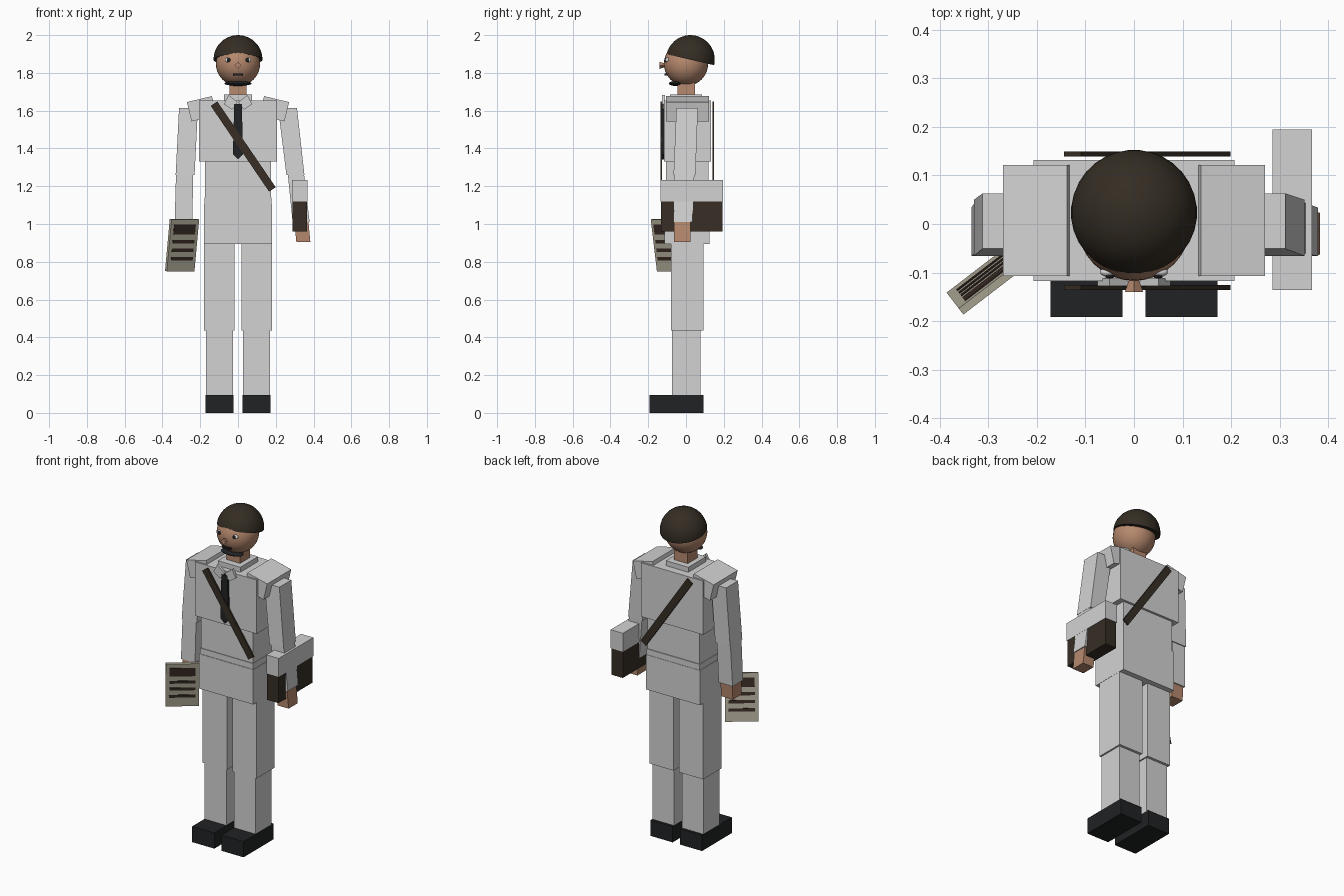
import bpy, bmesh, math
from mathutils import Matrix, Vector

if "Cube" in bpy.data.objects:
    bpy.data.objects.remove(bpy.data.objects["Cube"])


def mat(name, rgb):
    m = bpy.data.materials.new(name)
    m.diffuse_color = (*rgb, 1)
    m.use_nodes = True
    m.node_tree.nodes["Principled BSDF"].inputs["Base Color"].default_value = m.diffuse_color
    return m


SUIT = mat("light_grey_cloth", (0.65, 0.65, 0.65))
SKIN = mat("skin", (0.47, 0.25, 0.155))
HAIR = mat("dark_hair", (0.034, 0.026, 0.017))
LEATHER = mat("brown_leather", (0.038, 0.027, 0.018))
BLACK = mat("black", (0.015, 0.016, 0.017))
PAPER = mat("paper", (0.44, 0.41, 0.32))
PRINT = mat("print", (0.04, 0.024, 0.018))
WHITE = mat("eye_white", (0.75, 0.75, 0.75))


def finish(name, bm, material, smooth=False):
    bmesh.ops.recalc_face_normals(bm, faces=bm.faces[:])
    me = bpy.data.meshes.new(name)
    bm.to_mesh(me)
    bm.free()
    me.materials.append(material)
    ob = bpy.data.objects.new(name, me)
    bpy.context.collection.objects.link(ob)
    if smooth:
        bpy.ops.object.select_all(action='DESELECT')
        ob.select_set(True)
        bpy.context.view_layer.objects.active = ob
        bpy.ops.object.shade_smooth_by_angle(angle=math.radians(40))
    return ob


def box(name, lo, hi, material, matrix=Matrix()):
    size = Vector(hi) - Vector(lo)
    mid = (Vector(hi) + Vector(lo)) / 2
    bm = bmesh.new()
    bmesh.ops.create_cube(bm, size=1, matrix=matrix @ Matrix.Translation(mid) @ Matrix.Diagonal((*size, 1)))
    return finish(name, bm, material)


def limb(name, top, top_size, bottom, bottom_size, material):
    """Four-sided segment between two level rectangles."""
    bm = bmesh.new()
    for c, s in ((top, top_size), (bottom, bottom_size)):
        for dx, dy in ((-1, -1), (1, -1), (1, 1), (-1, 1)):
            bm.verts.new((c[0] + dx * s[0] / 2, c[1] + dy * s[1] / 2, c[2]))
    bmesh.ops.convex_hull(bm, input=bm.verts[:])
    bmesh.ops.dissolve_limit(bm, angle_limit=0.01, verts=bm.verts[:], edges=bm.edges[:])
    return finish(name, bm, material)


def plate(name, points, y0, y1, material):
    """Flat x-z outline given depth along y."""
    bm = bmesh.new()
    face = bm.faces.new([bm.verts.new((x, y0, z)) for x, z in points])
    new = bmesh.ops.extrude_face_region(bm, geom=[face])["geom"]
    bmesh.ops.translate(bm, vec=(0, y1 - y0, 0), verts=[g for g in new if isinstance(g, bmesh.types.BMVert)])
    return finish(name, bm, material)


def ball(name, centre, radii, material, seg=32, rings=20):
    bm = bmesh.new()
    bmesh.ops.create_uvsphere(bm, u_segments=seg, v_segments=rings, radius=1,
                              matrix=Matrix.Translation(centre) @ Matrix.Diagonal((*radii, 1)))
    return finish(name, bm, material, True)


# Legs and shoes
for side, s in (("right", -1), ("left", 1)):
    box(side + "_shoe", (s * 0.098 - 0.074, -0.192, 0), (s * 0.098 + 0.074, 0.093, 0.095), BLACK)
    box(side + "_lower_leg", (s * 0.098 - 0.072, -0.075, 0.095), (s * 0.098 + 0.072, 0.077, 0.44), SUIT)
    box(side + "_upper_leg", (s * 0.099 - 0.081, -0.08, 0.435), (s * 0.099 + 0.081, 0.093, 0.9), SUIT)

# Torso
box("jacket_skirt", (-0.181, -0.113, 0.895), (0.181, 0.125, 1.105), SUIT)
box("belt", (-0.178, -0.11, 1.1), (0.178, 0.123, 1.14), SUIT)
box("waist", (-0.174, -0.106, 1.13), (0.174, 0.118, 1.335), SUIT)
box("chest", (-0.207, -0.117, 1.33), (0.207, 0.132, 1.655), SUIT)
box("collar_base", (-0.075, -0.085, 1.65), (0.075, 0.085, 1.685), SUIT)

# Sloped shoulder pads, collar flaps
for side, s in (("right", -1), ("left", 1)):
    tilt = Matrix.Translation((s * 0.138, 0, 1.677)) @ Matrix.Rotation(s * math.radians(13.5), 4, 'Y')
    lo, hi = sorted((0, s * 0.136))
    box(side + "_shoulder", (lo, -0.107, -0.105), (hi, 0.122, 0), SUIT, tilt)
    plate(side + "_collar_flap", [(s * x, z) for x, z in
          ((0.05, 1.683), (0.002, 1.645), (0.03, 1.605), (0.075, 1.635))], -0.128, -0.112, SUIT)

# Arms
limb("right_upper_arm", (-0.262, 0.006, 1.615), (0.1, 0.114), (-0.28, -0.008, 1.26), (0.1, 0.116), SUIT)
limb("right_forearm", (-0.283, -0.008, 1.27), (0.09, 0.105), (-0.288, -0.016, 1.015), (0.094, 0.1), SUIT)
limb("right_hand", (-0.288, -0.018, 1.02), (0.078, 0.09), (-0.29, -0.02, 0.93), (0.078, 0.085), SKIN)
limb("left_upper_arm", (0.262, 0.006, 1.615), (0.1, 0.114), (0.304, -0.008, 1.26), (0.095, 0.116), SUIT)
limb("left_forearm", (0.306, -0.008, 1.27), (0.086, 0.105), (0.334, -0.016, 1.01), (0.09, 0.1), SUIT)
limb("left_hand", (0.335, -0.02, 1.015), (0.075, 0.09), (0.346, -0.02, 0.905), (0.074, 0.086), SKIN)

# Tie and cross strap
plate("tie", [(-0.02, 1.635), (0.02, 1.635), (0.027, 1.37), (0, 1.342), (-0.027, 1.37)], -0.13, -0.116, BLACK)
a, b = Vector((-0.127, 1.637)), Vector((0.182, 1.183))
across = Vector((b.y - a.y, a.x - b.x)).normalized() * 0.021
outline = [a + across, b + across, b - across, a - across]
plate("front_strap", outline, -0.136, -0.126, LEATHER)
plate("back_strap", outline, 0.139, 0.149, LEATHER)

# Satchel
box("satchel_body", (0.288, -0.133, 0.96), (0.364, 0.192, 1.125), LEATHER)
box("satchel_flap", (0.285, -0.136, 1.12), (0.367, 0.195, 1.232), SUIT)

# Printed sheet held in the right hand
pose = (Matrix.Translation((-0.296, -0.108, 0.888)) @ Matrix.Rotation(math.radians(37.5), 4, 'Z')
        @ Matrix.Rotation(math.radians(8.5), 4, 'X'))
box("sheet", (-0.092, -0.008, -0.139), (0.092, 0.008, 0.139), PAPER, pose)
for i, (z, h) in enumerate(((0.085, 0.027), (0.02, 0.009), (-0.025, 0.009), (-0.072, 0.009))):
    box("headline" if i == 0 else "text_line", (-0.072, -0.01, z - h), (0.072, 0.01, z + h), PRINT, pose)

# Neck and head
box("neck", (-0.045, -0.045, 1.68), (0.045, 0.048, 1.77), SKIN)
ball("head", (0, 0, 1.848), (0.117, 0.117, 0.117), SKIN)

# Hair: tilted dome
bm = bmesh.new()
bmesh.ops.create_uvsphere(bm, u_segments=32, v_segments=20, radius=0.13)
bmesh.ops.bisect_plane(bm, geom=bm.verts[:] + bm.edges[:] + bm.faces[:], plane_co=(0, 0, 0),
                       plane_no=(0, 0, 1), clear_inner=True)
bmesh.ops.holes_fill(bm, edges=[e for e in bm.edges if e.is_boundary], sides=0)
bmesh.ops.transform(bm, verts=bm.verts[:], matrix=Matrix.Translation((0, 0.023, 1.87))
                    @ Matrix.Rotation(math.radians(-13), 4, 'X') @ Matrix.Rotation(math.pi / 32, 4, 'Z'))
finish("hair", bm, HAIR, True)

# Face
for side, s in (("right", -1), ("left", 1)):
    ball(side + "_eye", (s * 0.052, -0.099, 1.868), (0.018, 0.01, 0.013), WHITE, 16, 10)
    ball(side + "_pupil", (s * 0.05, -0.107, 1.868), (0.01, 0.006, 0.011), BLACK, 12, 8)
bm = bmesh.new()
bmesh.ops.create_cone(bm, cap_ends=True, segments=4, radius1=0.019, radius2=0, depth=0.055,
                      matrix=Matrix.Translation((0, -0.113, 1.84)) @ Matrix.Rotation(-math.pi / 2, 4, 'X'))
finish("nose", bm, SKIN)
box("mouth", (-0.027, -0.113, 1.787), (0.027, -0.09, 1.797), BLACK)
ball("chin_beard", (0, -0.055, 1.744), (0.072, 0.036, 0.013), BLACK, 20, 10)
